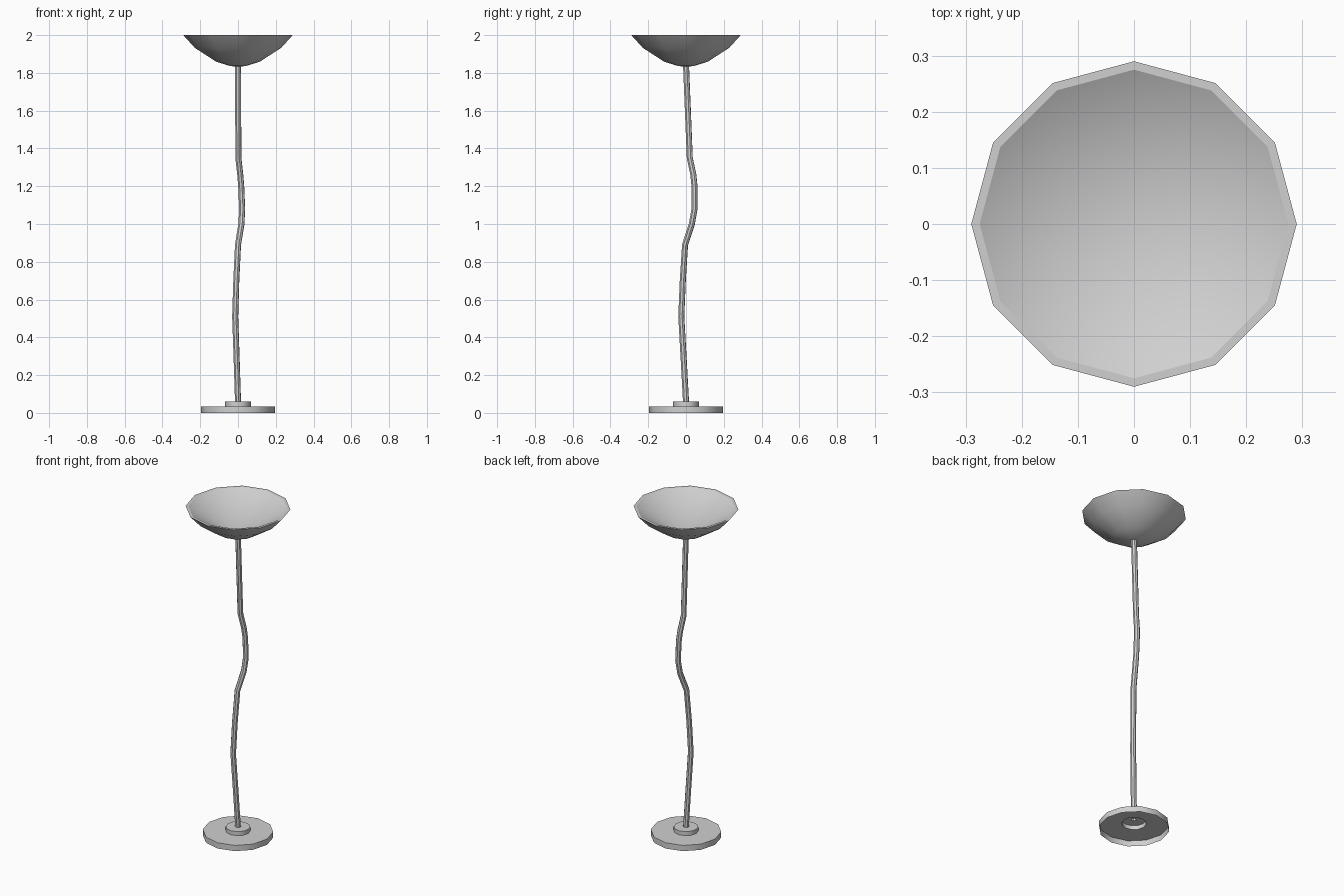
import bpy
import bmesh
from math import cos, sin, pi, radians

cube = bpy.data.objects.get("Cube")
if cube:
    bpy.data.objects.remove(cube, do_unlink=True)

SIDES = 12

grey = bpy.data.materials.new("light_grey")
grey.use_nodes = True
GREY = (0.63, 0.63, 0.63, 1)
grey.diffuse_color = GREY
grey.node_tree.nodes["Principled BSDF"].inputs["Base Color"].default_value = GREY


def finish(obj):
    """Shade the part smooth with sharp rims."""
    bpy.ops.object.select_all(action="DESELECT")
    obj.select_set(True)
    bpy.context.view_layer.objects.active = obj
    if obj.type == "CURVE":
        bpy.ops.object.convert(target="MESH")
    bpy.ops.object.shade_smooth_by_angle(angle=radians(35))


def lathe(name, profile):
    """Turn a profile of (radius, height) points, bottom to top, around the z axis."""
    bm = bmesh.new()
    rings = []
    for r, z in profile:
        if r == 0:
            rings.append([bm.verts.new((0, 0, z))] * SIDES)
        else:
            angles = [2 * pi * i / SIDES for i in range(SIDES)]
            rings.append([bm.verts.new((r * cos(a), r * sin(a), z)) for a in angles])
    for low, high in zip(rings, rings[1:]):
        for i in range(SIDES):
            j = (i + 1) % SIDES
            corners = dict.fromkeys((low[i], low[j], high[j], high[i]))
            bm.faces.new(list(corners))
    mesh = bpy.data.meshes.new(name)
    bm.to_mesh(mesh)
    bm.free()
    mesh.materials.append(grey)
    obj = bpy.data.objects.new(name, mesh)
    bpy.context.collection.objects.link(obj)
    finish(obj)


# Base: a hollow foot plate and a hollow collar, both open below
lathe("foot_plate", [(0.195, 0), (0.195, 0.035), (0.068, 0.035)])
lathe("collar", [(0.068, 0.035), (0.068, 0.06), (0.013, 0.06)])

# Pole: a thin open tube along a gently bent path
path = [
    (0, 0, 0.06), (-0.007, -0.012, 0.28), (-0.015, -0.025, 0.51),
    (-0.009, -0.017, 0.7), (0, -0.005, 0.89), (0.018, 0.031, 1),
    (0.022, 0.045, 1.08), (0.017, 0.045, 1.2), (0.012, 0.039, 1.26),
    (0.002, 0.02, 1.35), (0, 0, 1.845),
]
curve = bpy.data.curves.new("pole", "CURVE")
curve.dimensions = "3D"
curve.bevel_depth = 0.0165
curve.bevel_resolution = 2
spline = curve.splines.new("POLY")
spline.points.add(len(path) - 1)
for point, co in zip(spline.points, path):
    point.co = (*co, 1)
curve.materials.append(grey)
pole = bpy.data.objects.new("pole", curve)
bpy.context.collection.objects.link(pole)
finish(pole)

# Shade: a rounded bowl outside, a flat rim and a conical inside
lathe("bowl_shade", [
    (0, 1.833), (0.04, 1.836), (0.115, 1.859), (0.228, 1.932), (0.29, 2),
])
lathe("bowl_rim", [(0.29, 2), (0.275, 2)])
lathe("bowl_inside", [(0, 1.85), (0.275, 2)][::-1])
